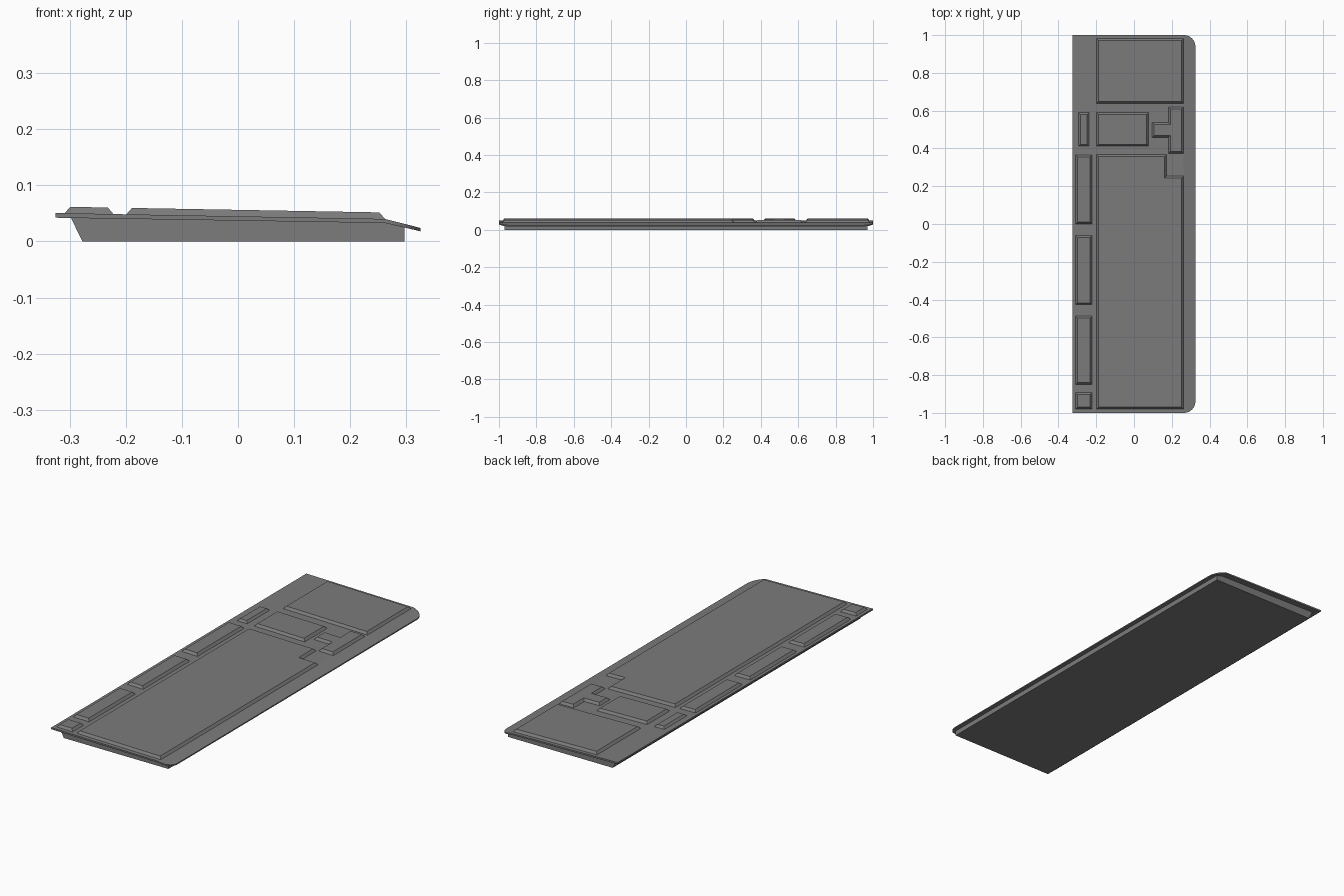
import bpy, bmesh, math

if "Cube" in bpy.data.objects:
    bpy.data.objects.remove(bpy.data.objects["Cube"])

BEND, FRONT, BACK = 0.262, 0.325, -0.325

# Dark grey plastic
plastic = bpy.data.materials.new("dark_plastic")
plastic.diffuse_color = (0.2, 0.2, 0.2, 1)
plastic.use_nodes = True
plastic.node_tree.nodes["Principled BSDF"].inputs["Base Color"].default_value = plastic.diffuse_color


def slope(x, z_back, z_bend, z_front):
    """Height on a surface that falls gently, then bends down at the wrist edge."""
    if x <= BEND:
        return z_back + (z_bend - z_back) * (x - BACK) / (BEND - BACK)
    return z_bend + (z_front - z_bend) * (x - BEND) / (FRONT - BEND)


def plate_top(x):
    return slope(x, 0.0505, 0.0400, 0.0240)


def plate_bottom(x):
    return slope(x, 0.0422, 0.0328, 0.0180)


def make_object(name, bm):
    bmesh.ops.recalc_face_normals(bm, faces=bm.faces)
    mesh = bpy.data.meshes.new(name)
    bm.to_mesh(mesh)
    bm.free()
    mesh.materials.append(plastic)
    obj = bpy.data.objects.new(name, mesh)
    bpy.context.collection.objects.link(obj)
    return obj


def loft(name, rings):
    """Join rings of points with quads and cap both ends."""
    bm = bmesh.new()
    loops = [[bm.verts.new(p) for p in ring] for ring in rings]
    n = len(loops[0])
    for a, b in zip(loops, loops[1:]):
        for i in range(n):
            j = (i + 1) % n
            bm.faces.new((a[i], a[j], b[j], b[i]))
    bm.faces.new(loops[0])
    bm.faces.new(loops[-1])
    return make_object(name, bm)


def inset(points, d):
    """Shrink a counter-clockwise outline made of right angles."""
    out = []
    for i, (x, y) in enumerate(points):
        px, py = points[i - 1]
        qx, qy = points[(i + 1) % len(points)]
        edges = ((x - px, y - py), (qx - x, qy - y))
        for ax, ay in edges:
            length = math.hypot(ax, ay)
            x -= ay / length * d
            y += ax / length * d
        out.append((x, y))
    return out


def key_block(name, outline, height=0.0115):
    """Raised key bank with sloping sides, following the tilt of the plate."""
    loft(name, [
        [(x, y, plate_top(x) - 0.002) for x, y in outline],
        [(x, y, plate_top(x)) for x, y in outline],
        [(x, y, plate_top(x) + height) for x, y in inset(outline, 0.010)],
    ])


def rect(x0, x1, y0, y1):
    return [(x0, y0), (x1, y0), (x1, y1), (x0, y1)]


# Top plate: cross-sections along x, with rounded corners at the wrist edge
r = 0.06
stations = [(BACK, 1.0), (BEND, 1.0)]
for i in range(9):
    a = math.radians(90 * i / 8)
    stations.append((FRONT - r + r * math.sin(a), 1 - r + r * math.cos(a)))
loft("top_plate", [
    [(x, -w, plate_bottom(x)), (x, w, plate_bottom(x)),
     (x, w, plate_top(x)), (x, -w, plate_top(x))] for x, w in stations])

# Lower case: wedge profile extruded along y
profile = [(-0.277, 0.0), (0.297, 0.0), (0.297, 0.027), (0.262, 0.036), (-0.299, 0.044)]
loft("lower_case", [[(x, y, z) for x, z in profile] for y in (-0.97, 0.97)])

# Main typing block with a notched corner
L, R = -0.199, 0.262
key_block("main_keys", [(L, -0.98), (R, -0.98), (R, 0.254), (0.172, 0.254),
                        (0.172, 0.367), (L, 0.367)])

# Number pad and navigation keys
key_block("number_pad", rect(L, R, 0.639, 0.982))
key_block("navigation_keys", rect(L, 0.077, 0.412, 0.589))

# Arrow keys in a T shape
key_block("arrow_keys", [(0.182, 0.373), (R, 0.373), (R, 0.620), (0.182, 0.620),
                         (0.182, 0.538), (0.096, 0.538), (0.096, 0.458), (0.182, 0.458)])

# Back row: escape key, function key groups, system keys
key_block("escape_key", rect(-0.309, -0.222, -0.98, -0.893))
for i, (y0, y1) in enumerate([(-0.85, -0.488), (-0.427, -0.062), (0.0, 0.366)]):
    key_block(f"function_keys_{i + 1}", rect(-0.309, -0.222, y0, y1))
key_block("system_keys", rect(-0.294, -0.238, 0.412, 0.589), 0.0095)
